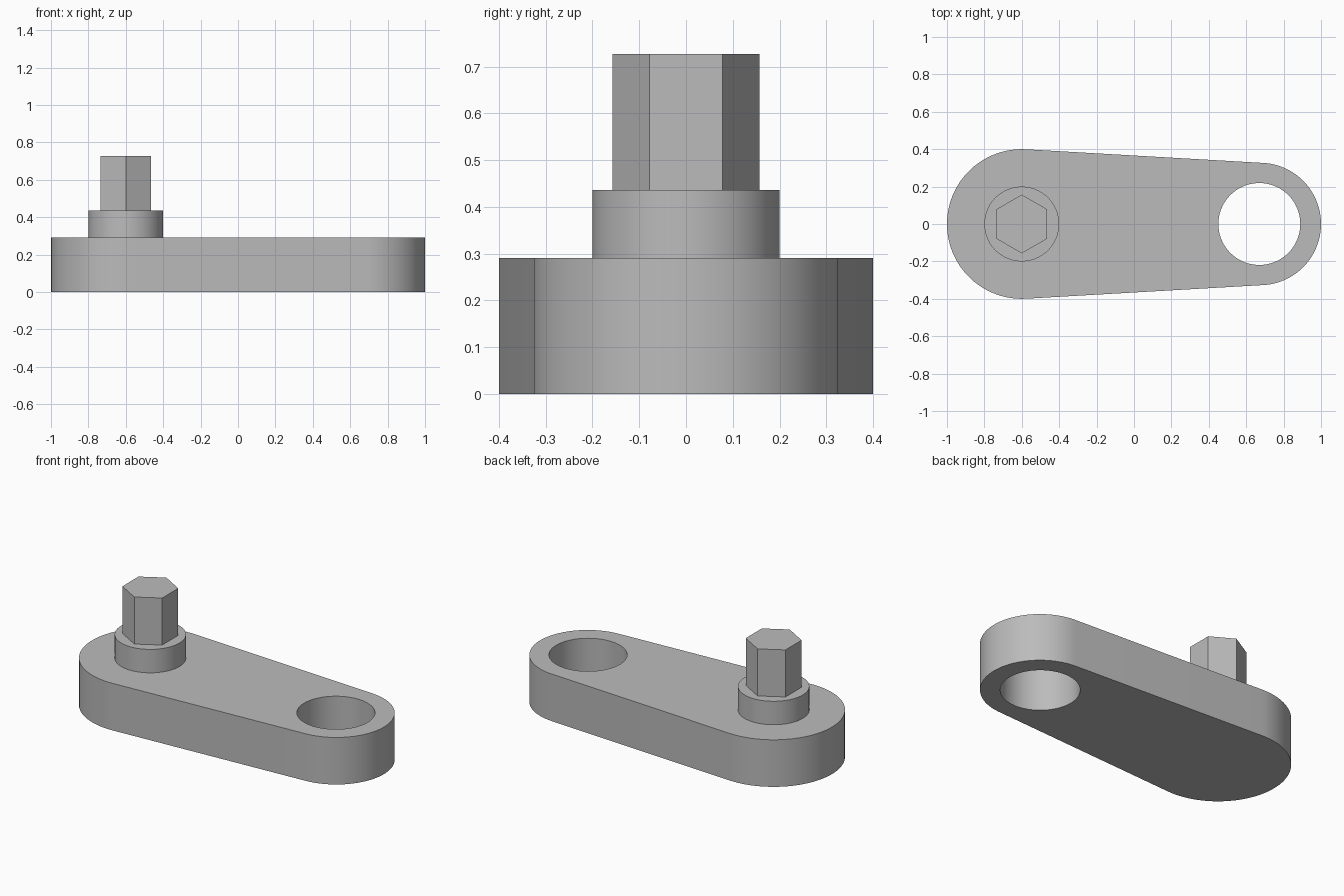
import bpy
import bmesh
from math import acos, cos, sin, pi, radians

default_cube = bpy.data.objects.get("Cube")
if default_cube:
    bpy.data.objects.remove(default_cube, do_unlink=True)

# Single plain grey finish
GREY = (0.5, 0.5, 0.5, 1.0)
metal = bpy.data.materials.new("grey metal")
metal.use_nodes = True
metal.diffuse_color = GREY
metal.node_tree.nodes["Principled BSDF"].inputs["Base Color"].default_value = GREY


def arc(cx, radius, start, end, steps):
    """Points on an arc centred on the x axis, both ends included."""
    angles = [start + (end - start) * i / steps for i in range(steps + 1)]
    return [(cx + radius * cos(a), radius * sin(a)) for a in angles]


def circle(cx, radius, sides, start=0.0):
    return arc(cx, radius, start, start + 2 * pi, sides)[:-1]


def prism(name, outlines, bottom, top):
    """Fill the outlines (inner ones become holes) and extrude upward."""
    bm = bmesh.new()
    edges = []
    for outline in outlines:
        verts = [bm.verts.new((x, y, bottom)) for x, y in outline]
        edges += [bm.edges.new((v, verts[i - 1])) for i, v in enumerate(verts)]
    if len(outlines) == 1:
        bm.faces.new(verts)
    else:
        bmesh.ops.triangle_fill(bm, edges=edges, use_beauty=True, normal=(0, 0, 1))
    grown = bmesh.ops.extrude_face_region(bm, geom=bm.faces[:], use_keep_orig=True)
    lifted = [g for g in grown["geom"] if isinstance(g, bmesh.types.BMVert)]
    bmesh.ops.translate(bm, verts=lifted, vec=(0, 0, top - bottom))
    bmesh.ops.recalc_face_normals(bm, faces=bm.faces[:])
    mesh = bpy.data.meshes.new(name)
    bm.to_mesh(mesh)
    bm.free()
    mesh.materials.append(metal)
    obj = bpy.data.objects.new(name, mesh)
    bpy.context.collection.objects.link(obj)
    bpy.ops.object.select_all(action="DESELECT")
    obj.select_set(True)
    bpy.context.view_layer.objects.active = obj
    bpy.ops.object.shade_smooth_by_angle(angle=radians(30))
    return obj


BIG_X, BIG_R = -0.6, 0.4
SMALL_X, SMALL_R = 0.673, 0.327
ARM_TOP, BOSS_TOP, HEX_TOP = 0.291, 0.436, 0.727

# Tapered arm: two round ends joined by tangent sides, with a through hole
tangent = acos((BIG_R - SMALL_R) / (SMALL_X - BIG_X))
arm_outline = (arc(SMALL_X, SMALL_R, -tangent, tangent, 48)
               + arc(BIG_X, BIG_R, tangent, 2 * pi - tangent, 48))
prism("arm", [arm_outline, circle(SMALL_X - 0.003, 0.219, 72)], 0, ARM_TOP)

# Round boss and hexagonal drive post on the wide end
prism("boss", [circle(BIG_X, 0.2, 72)], ARM_TOP - 0.01, BOSS_TOP)
prism("hex_post", [circle(BIG_X, 0.157, 6, pi / 2)], BOSS_TOP - 0.01, HEX_TOP)
